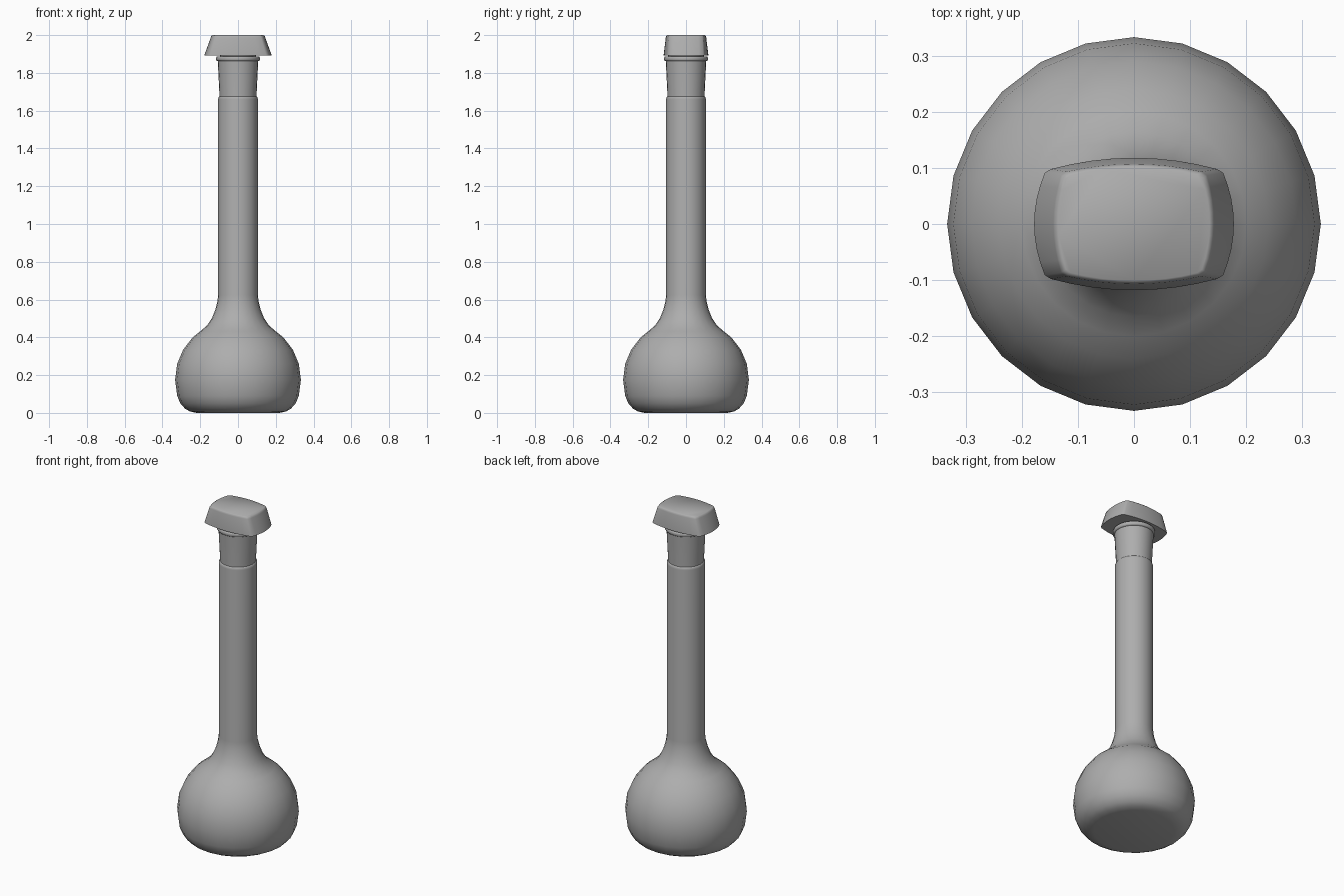
import bpy, bmesh, math

if "Cube" in bpy.data.objects:
    bpy.data.objects.remove(bpy.data.objects["Cube"])

grey = bpy.data.materials.new("dark_grey")
grey.diffuse_color = (0.42, 0.42, 0.42, 1)
grey.use_nodes = True
grey.node_tree.nodes["Principled BSDF"].inputs["Base Color"].default_value = grey.diffuse_color


def finish(name, bm, angle):
    bmesh.ops.recalc_face_normals(bm, faces=bm.faces)
    mesh = bpy.data.meshes.new(name)
    bm.to_mesh(mesh)
    bm.free()
    mesh.materials.append(grey)
    obj = bpy.data.objects.new(name, mesh)
    bpy.context.collection.objects.link(obj)
    bpy.ops.object.select_all(action='DESELECT')
    bpy.context.view_layer.objects.active = obj
    obj.select_set(True)
    bpy.ops.object.shade_smooth_by_angle(angle=math.radians(angle))
    return obj


def loft(name, rings, angle=60):
    """Skin a stack of closed outlines and cap both ends."""
    bm = bmesh.new()
    loops = [[bm.verts.new(p) for p in ring] for ring in rings]
    n = len(loops[0])
    for a, b in zip(loops, loops[1:]):
        for i in range(n):
            j = (i + 1) % n
            bm.faces.new((a[i], a[j], b[j], b[i]))
    bm.faces.new(loops[0])
    bm.faces.new(loops[-1])
    return finish(name, bm, angle)


def lathe(name, profile, sides=24):
    return loft(name, [[(r * math.cos(2 * math.pi * i / sides),
                         r * math.sin(2 * math.pi * i / sides), z)
                        for i in range(sides)] for r, z in profile])


def bulged_rect(cx, cy, bx, by, z, steps=8, k=0.93):
    """Rectangle with corners (cx, cy) whose sides bow out by bx and by."""
    ts = [-1 + 2 * i / steps for i in range(steps + 1)]
    half = [(cx + bx * (1 - t * t), cy * t * k, z) for t in ts]
    half += [(-cx * t * k, cy + by * (1 - t * t), z) for t in ts]
    return half + [(-x, -y, z) for x, y, _ in half]


# Round bulb with flat base, flowing into the long neck
lathe("flask_body", [
    (0.22, 0.0), (0.255, 0.008), (0.28, 0.022), (0.305, 0.05), (0.322, 0.09),
    (0.333, 0.175), (0.322, 0.26), (0.29, 0.335), (0.24, 0.40), (0.20, 0.432),
    (0.165, 0.462), (0.138, 0.502), (0.12, 0.547), (0.109, 0.59),
    (0.105, 0.625), (0.105, 1.66), (0.104, 1.668), (0.101, 1.674),
    (0.097, 1.677)])

# Flared mouth of the neck with its rolled lip
lathe("neck_mouth", [
    (0.098, 1.66), (0.099, 1.70), (0.107, 1.862), (0.113, 1.864),
    (0.116, 1.870), (0.116, 1.880), (0.113, 1.886), (0.105, 1.888)])

# Ground plug joining the mouth and the stopper grip
lathe("stopper_plug", [(0.085, 1.80), (0.098, 1.92)])

# Tapered grip with bowed sides
loft("stopper_grip", [
    bulged_rect(0.159, 0.098, 0.019, 0.020, 1.893),
    bulged_rect(0.158, 0.098, 0.019, 0.020, 1.897),
    bulged_rect(0.130, 0.093, 0.014, 0.014, 1.988),
    bulged_rect(0.127, 0.091, 0.014, 0.014, 1.996),
    bulged_rect(0.121, 0.087, 0.014, 0.014, 2.0)], angle=75)
